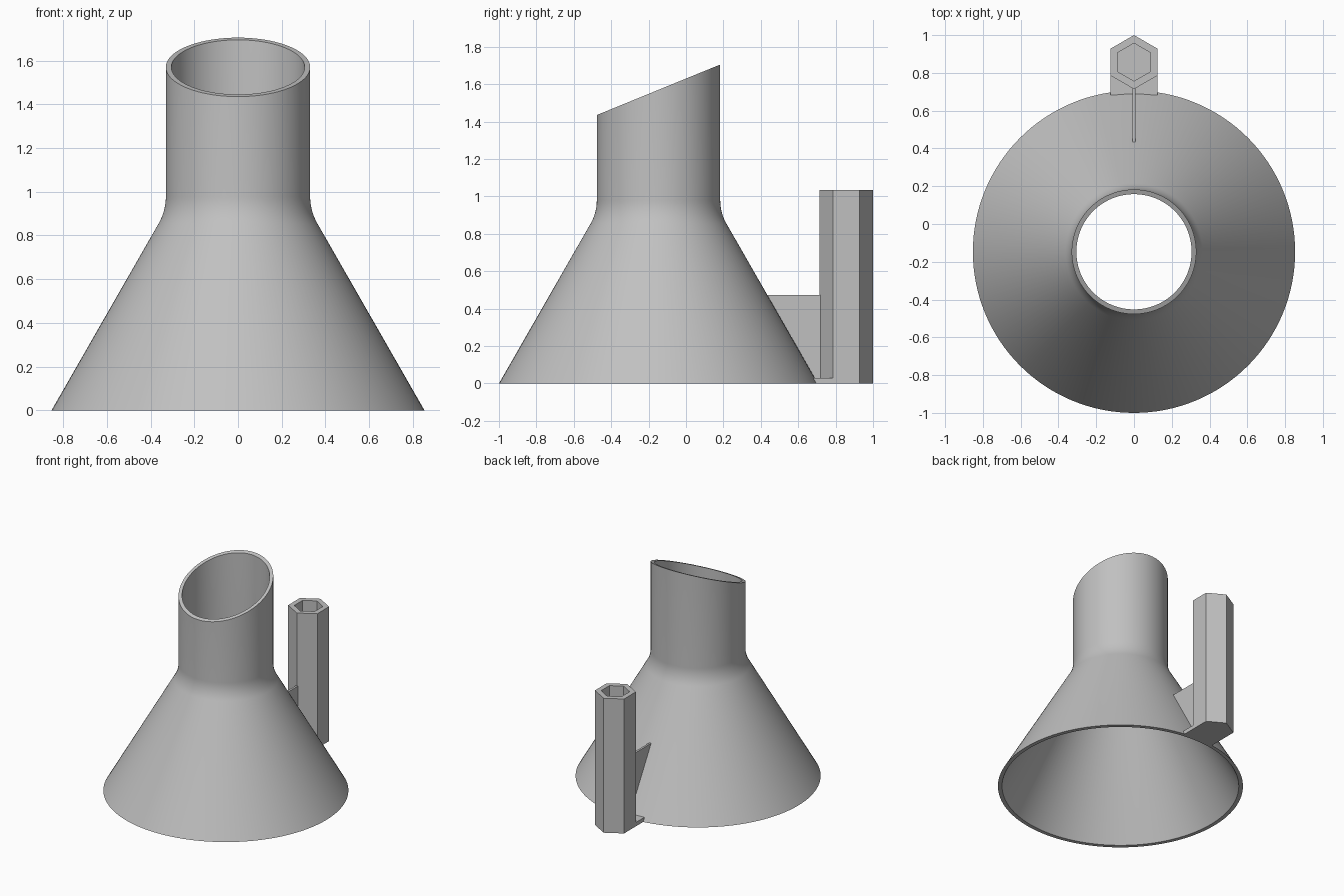
import bpy, bmesh, math
from mathutils import Vector

cube = bpy.data.objects.get("Cube")
if cube:
    bpy.data.objects.remove(cube)

grey = bpy.data.materials.new("light grey plastic")
grey.use_nodes = True
grey.diffuse_color = (0.53, 0.53, 0.53, 1)
grey.node_tree.nodes["Principled BSDF"].inputs["Base Color"].default_value = grey.diffuse_color

AXIS_Y = -0.147          # funnel axis
HEX_Y = 0.857            # holder axis
WALL = 0.025
SEGMENTS = 128


def finish(bm, name):
    bmesh.ops.recalc_face_normals(bm, faces=bm.faces)
    mesh = bpy.data.meshes.new(name)
    bm.to_mesh(mesh)
    bm.free()
    mesh.materials.append(grey)
    obj = bpy.data.objects.new(name, mesh)
    bpy.context.collection.objects.link(obj)
    return obj


def prism(name, outline, direction):
    """Extrude a flat outline along a direction."""
    bm = bmesh.new()
    face = bm.faces.new([bm.verts.new(p) for p in outline])
    grown = bmesh.ops.extrude_face_region(bm, geom=[face])["geom"]
    verts = [g for g in grown if isinstance(g, bmesh.types.BMVert)]
    bmesh.ops.translate(bm, verts=verts, vec=Vector(direction))
    return finish(bm, name)


def wall_profile(offset):
    """Cone, fillet and tube as (radius, height), offset inward from the outer skin."""
    slope = math.radians(30)
    bend, radius = 0.25, 0.33
    centre_r, centre_z = radius + bend, 0.979
    points = [(0.853 - offset / math.cos(slope), 0)]
    for i in range(9):
        a = slope * (1 - i / 8)
        r = bend + offset
        points.append((centre_r - r * math.cos(a), centre_z - r * math.sin(a)))
    return points + [(radius - offset, None)]


# Funnel: closed wall profile turned around the axis, with a slanted mouth
profile = wall_profile(0) + wall_profile(WALL)[::-1]
bm = bmesh.new()
rings = []
for s in range(SEGMENTS):
    a = 2 * math.pi * s / SEGMENTS
    ring = []
    for r, z in profile:
        y = AXIS_Y + r * math.sin(a)
        height = 1.57 + 0.409 * (y - AXIS_Y) if z is None else z
        ring.append(bm.verts.new((r * math.cos(a), y, height)))
    rings.append(ring)
count = len(profile)
for s in range(SEGMENTS):
    a, b = rings[s], rings[(s + 1) % SEGMENTS]
    for i in range(count):
        j = (i + 1) % count
        bm.faces.new((a[i], b[i], b[j], a[j]))
funnel = finish(bm, "funnel")
bpy.ops.object.select_all(action='DESELECT')
funnel.select_set(True)
bpy.context.view_layer.objects.active = funnel
bpy.ops.object.shade_smooth_by_angle(angle=math.radians(30))

# Hexagonal holder with a blind hexagonal bore
bm = bmesh.new()
loops = []
for radius, z in ((0.143, 0), (0.143, 1.033), (0.1, 1.033), (0.1, 0.03)):
    angles = [math.radians(30 + 60 * k) for k in range(6)]
    loops.append([bm.verts.new((radius * math.cos(a), HEX_Y + radius * math.sin(a), z))
                  for a in angles])
for low, high in zip(loops, loops[1:]):
    for k in range(6):
        n = (k + 1) % 6
        bm.faces.new((low[k], low[n], high[n], high[k]))
bm.faces.new(loops[0])
bm.faces.new(loops[-1])
finish(bm, "hexagonal_holder")

# Foot plate joining the holder to the funnel rim
prism("foot_plate", [(-0.124, 0.682, 0), (0.124, 0.682, 0), (0.124, 0.786, 0),
                     (0, 0.72, 0), (-0.124, 0.786, 0)], (0, 0, 0.03))

# Thin web between the sloping wall and the holder
prism("support_web", [(-0.008, 0.69, 0.01), (-0.008, 0.725, 0.01),
                      (-0.008, 0.725, 0.473), (-0.008, 0.425, 0.473)], (0.016, 0, 0))
